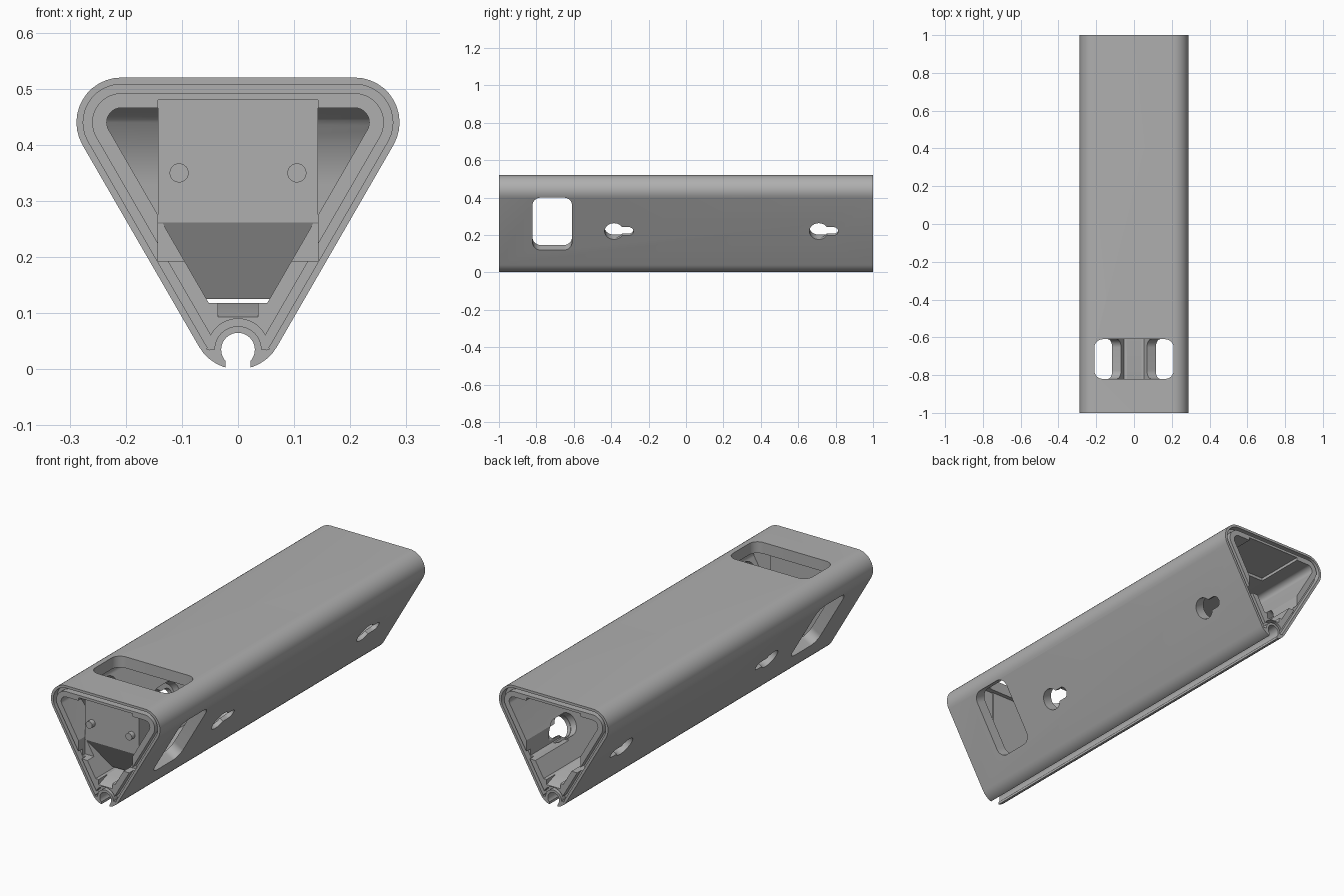
import bpy, bmesh
from math import sin, cos, pi, radians
from mathutils import Matrix, Vector

cube = bpy.data.objects.get("Cube")
if cube:
    bpy.data.objects.remove(cube)

mat = bpy.data.materials.new("plain_grey")
mat.use_nodes = True
grey = (0.43, 0.43, 0.43, 1)
mat.diffuse_color = grey
mat.node_tree.nodes["Principled BSDF"].inputs["Base Color"].default_value = grey

ALONG_Y = Matrix(((1, 0, 0, 0), (0, 0, 1, 0), (0, 1, 0, 0), (0, 0, 0, 1)))
ALONG_X = Matrix(((0, 0, 1, 0), (1, 0, 0, 0), (0, 1, 0, 0), (0, 0, 0, 1)))


def prism(name, pts, lo, hi, frame=ALONG_Y):
    """Extrude a flat outline from lo to hi, placed by a frame matrix."""
    bm = bmesh.new()
    base = bm.faces.new([bm.verts.new((p[0], p[1], lo)) for p in pts])
    top = bmesh.ops.extrude_face_region(bm, geom=[base])["geom"]
    for v in top:
        if isinstance(v, bmesh.types.BMVert):
            v.co.z = hi
    bm.transform(frame)
    bmesh.ops.remove_doubles(bm, verts=bm.verts, dist=1e-5)
    bmesh.ops.recalc_face_normals(bm, faces=bm.faces)
    me = bpy.data.meshes.new(name)
    bm.to_mesh(me)
    bm.free()
    me.materials.append(mat)
    ob = bpy.data.objects.new(name, me)
    bpy.context.collection.objects.link(ob)
    return ob


def combine(ob, tool, op="DIFFERENCE"):
    """Apply a boolean and drop the helper."""
    bpy.ops.object.select_all(action="DESELECT")
    bpy.context.view_layer.objects.active = ob
    ob.select_set(True)
    m = ob.modifiers.new("cut", "BOOLEAN")
    m.operation, m.object, m.solver = op, tool, "EXACT"
    bpy.ops.object.modifier_apply(modifier=m.name)
    bpy.data.objects.remove(tool)


def arc(cx, cy, r, a, b, n=12):
    return [(cx + r * cos(radians(a + (b - a) * i / n)),
             cy + r * sin(radians(a + (b - a) * i / n))) for i in range(n + 1)]


def circle(cx, cy, r, n=40):
    return arc(cx, cy, r, 0, 360, n)[:-1]


def box(x0, x1, y0, y1):
    return [(x0, y0), (x1, y0), (x1, y1), (x0, y1)]


def round_rect(x0, x1, y0, y1, r):
    return (arc(x1 - r, y1 - r, r, 0, 90) + arc(x0 + r, y1 - r, r, 90, 180)
            + arc(x0 + r, y0 + r, r, 180, 270) + arc(x1 - r, y0 + r, r, 270, 360))


def triangle(r, floor=None):
    """Rounded triangle pointing down, optionally with a flat floor."""
    pts = arc(0.208, 0.44, r, -30, 90) + arc(-0.208, 0.44, r, 90, 210)
    if floor is None:
        return pts + arc(0, 0.08, r, 210, 330)
    x = r * cos(pi / 6) + (floor - 0.08 + r / 2) / 3 ** 0.5
    return pts + [(-x, floor), (x, floor)]


# Hollow triangular housing
body = prism("housing", triangle(0.08), -1, 1)
combine(body, prism("cavity", triangle(0.026, 0.118), -1.1, 1.1))

# Cable tube with open slit along the lower edge
tube_z = 0.035
combine(body, prism("tube_bore", circle(0, tube_z, 0.03), -1.1, 1.1))
combine(body, prism("tube_slit", box(-0.022, 0.022, -0.05, tube_z), -1.1, 1.1))

# Sealing grooves, floor ramps and rectangular recesses at both ends
for s, depth in ((-1, 0.05), (1, 0.25)):
    y_in, y_out = s * 0.97, s * 1.05
    lo, hi = sorted((y_in, y_out))
    ring = prism("groove", triangle(0.068), lo, hi)
    combine(ring, prism("groove_core", triangle(0.052), lo - 0.1, hi + 0.1))
    combine(ring, prism("groove_stop", circle(0, tube_z, 0.05), lo - 0.1, hi + 0.1))
    combine(ring, prism("groove_end", box(-0.2, 0.2, -0.1, 0.031), lo - 0.1, hi + 0.1))
    combine(body, ring)
    collar = arc(0, tube_z, 0.055, 0, 180, 24) + arc(0, tube_z, 0.042, 180, 0, 24)
    combine(body, prism("collar_groove", collar, lo, hi))
    ramp = [(s * 0.93, 0.13), (s * 0.93, 0.118), (s * 1.01, 0.09), (s * 1.01, 0.13)]
    combine(body, prism("ramp", ramp, -0.036, 0.036, ALONG_X))
    lo, hi = sorted((s * (1 - depth), y_out))
    combine(body, prism("recess", box(-0.143, 0.143, 0.193, 0.48), lo, hi))

# Openings in the three walls
for turn in (0, 1, -1):
    frame = Matrix.Translation(Vector((0, 0, 0.32))) @ Matrix.Rotation(turn * 2 * pi / 3, 4, "Y")
    half, shift = (0.162, -turn * 0.046) if turn else (0.21, 0)
    combine(body, prism("window", round_rect(shift - half, shift + half, -0.82, -0.61, 0.045),
                        0.11, 0.25, frame))
    if turn:
        for y in (-0.385, 0.71):
            combine(body, prism("key_head", circle(0, y, 0.05), 0.12, 0.25, frame))
            combine(body, prism("key_slot", round_rect(-0.026, 0.026, y - 0.03, y + 0.104, 0.026),
                                0.12, 0.25, frame))
            combine(body, prism("key_relief", round_rect(-0.052, 0.052, y - 0.052, y + 0.12, 0.052),
                                0.11, 0.18, frame))

# Mounting plate with a sloping underside
slope = [(-0.951, 0.485), (-0.951, 0.262), (-0.87, 0.125), (-0.84, 0.125), (-0.84, 0.485)]
plate = prism("mount_plate", slope, -0.143, 0.143, ALONG_X)
combine(plate, prism("plate_limit", triangle(0.045), -1.1, 0), "INTERSECT")

# Bulkhead closing the side passages
wall = [(-0.94, 0.47), (-0.9, 0.445), (-0.87, 0.4), (-0.86, 0.33),
        (-0.86, 0.125), (-0.845, 0.125), (-0.845, 0.47)]
bulkhead = prism("bulkhead", wall, -0.3, 0.3, ALONG_X)
combine(bulkhead, prism("bulkhead_limit", triangle(0.03), -1.1, 0), "INTERSECT")

# Locating pegs
parts = [body, plate, bulkhead]
for name, x in (("left_peg", 0.105), ("right_peg", -0.105)):
    parts.append(prism(name, circle(x, 0.35, 0.017, 24), -0.975, -0.94))

bpy.ops.object.select_all(action="DESELECT")
for ob in parts:
    ob.select_set(True)
bpy.context.view_layer.objects.active = body
bpy.ops.object.shade_smooth_by_angle(angle=radians(30))
